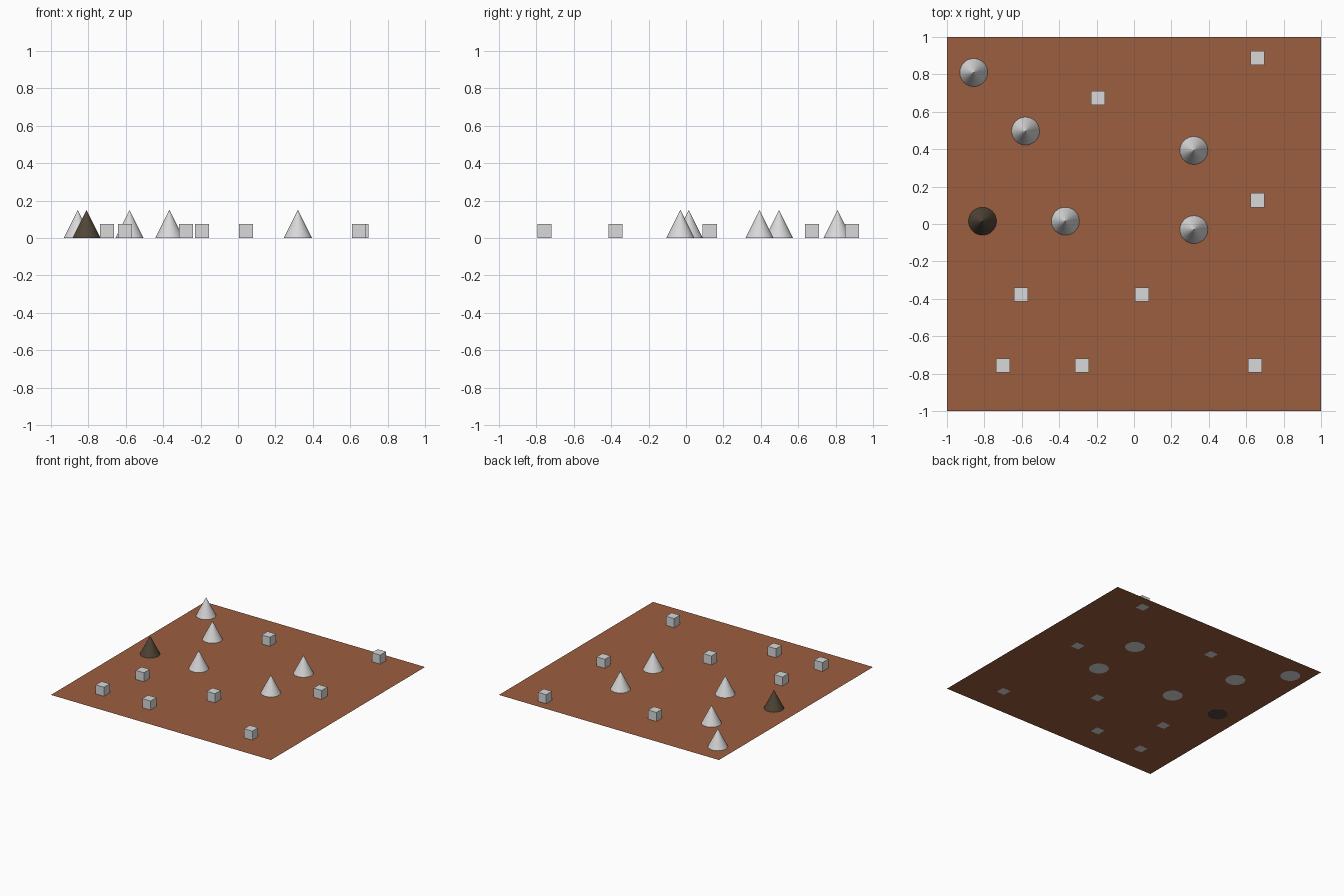
import bpy

if "Cube" in bpy.data.objects:
    bpy.data.objects.remove(bpy.data.objects["Cube"])


def material(name, rgb):
    m = bpy.data.materials.new(name)
    m.diffuse_color = (*rgb, 1)
    m.use_nodes = True
    m.node_tree.nodes["Principled BSDF"].inputs["Base Color"].default_value = m.diffuse_color
    return m


grey = material("light_grey", (0.69, 0.69, 0.69))
brown = material("earth_brown", (0.335, 0.112, 0.051))
dark = material("dark_brown", (0.08, 0.06, 0.038))

SIZE = 0.075  # cube edge and cone radius


def finish(name, mat):
    ob = bpy.context.object
    ob.name = name
    ob.data.materials.append(mat)


def cone(name, x, y, mat):
    bpy.ops.mesh.primitive_cone_add(vertices=32, radius1=SIZE, radius2=0,
                                    depth=2 * SIZE, location=(x, y, SIZE))
    finish(name, mat)


def cube(name, x, y):
    bpy.ops.mesh.primitive_cube_add(size=SIZE, location=(x, y, SIZE / 2))
    finish(name, grey)


# Flat ground sheet, a hair above the bases so they show from below
bpy.ops.mesh.primitive_plane_add(size=2, location=(0, 0, 0.0008))
finish("ground_sheet", brown)

# Grey cones
for i, (x, y) in enumerate([(-0.857, 0.81), (-0.58, 0.497), (0.32, 0.393),
                            (0.32, -0.03), (-0.367, 0.015)]):
    cone(f"grey_cone_{i + 1}", x, y, grey)

# Single dark cone
cone("dark_cone", -0.81, 0.015, dark)

# Small cubes
for i, (x, y) in enumerate([(0.66, 0.888), (-0.192, 0.674), (0.66, 0.127),
                            (-0.603, -0.376), (0.043, -0.376), (-0.70, -0.756),
                            (-0.277, -0.756), (0.648, -0.756)]):
    cube(f"cube_{i + 1}", x, y)
